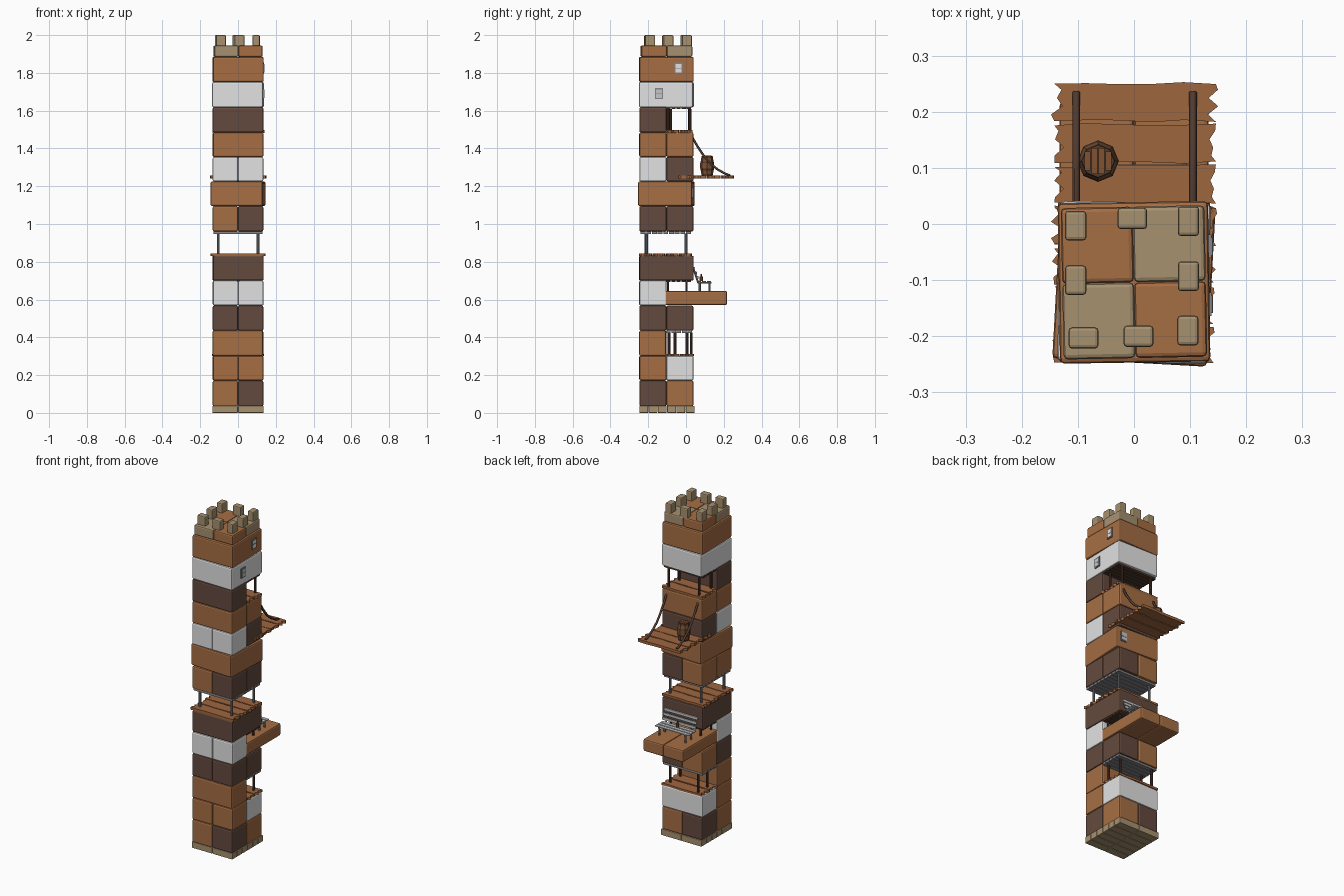
import bpy, bmesh, math, random
from mathutils import Matrix, Vector

if "Cube" in bpy.data.objects:
    bpy.data.objects.remove(bpy.data.objects["Cube"])
random.seed(4)

def mat(name, r, g, b):
    lin = [((c / 255 + 0.055) / 1.055) ** 2.4 for c in (r, g, b)]
    m = bpy.data.materials.new(name)
    m.diffuse_color = (*lin, 1)
    m.use_nodes = True
    m.node_tree.nodes["Principled BSDF"].inputs["Base Color"].default_value = m.diffuse_color
    return m

O = mat("orange_brown", 166, 110, 68)
D = mat("dark_brown", 100, 74, 62)
W = mat("off_white", 226, 226, 226)
T = mat("tan_stone", 167, 145, 112)
P = mat("plank_wood", 158, 102, 62)
G = mat("grey_metal", 134, 134, 138)
L = mat("pale_grey", 196, 198, 200)
K = mat("dark_wood", 80, 58, 46)
S = mat("barrel_wood", 128, 82, 48)

CX, CY = 0.0, -0.104          # axis of the tower

def finish(bm, name, mats, bevel=0):
    bmesh.ops.recalc_face_normals(bm, faces=bm.faces)
    me = bpy.data.meshes.new(name)
    bm.to_mesh(me)
    bm.free()
    for m in mats:
        me.materials.append(m)
    ob = bpy.data.objects.new(name, me)
    bpy.context.collection.objects.link(ob)
    if bevel:
        b = ob.modifiers.new("bevel", 'BEVEL')
        b.width, b.segments = bevel, 2
    return ob

def box(name, x, y, z, m, bevel=0, rot=0):
    """Box from (min, max) ranges, turned about the tower axis."""
    bm = bmesh.new()
    bmesh.ops.create_cube(bm, size=1)
    for v in bm.verts:
        v.co = Vector([r[0] + (c + 0.5) * (r[1] - r[0]) for c, r in zip(v.co, (x, y, z))])
    bmesh.ops.rotate(bm, verts=bm.verts, cent=(CX, CY, 0), matrix=Matrix.Rotation(rot, 3, 'Z'))
    return finish(bm, name, [m], bevel)

def rod(name, a, b, r, m, sides=8):
    a, b = Vector(a), Vector(b)
    bm = bmesh.new()
    bmesh.ops.create_cone(bm, cap_ends=True, segments=sides, radius1=r, radius2=r, depth=(b - a).length)
    q = (b - a).to_track_quat('Z', 'Y').to_matrix().to_4x4()
    bmesh.ops.transform(bm, verts=bm.verts, matrix=Matrix.Translation((a + b) / 2) @ q)
    return finish(bm, name, [m])

def plank(name, x, y, z, m, rough=0.006):
    """Board along x with split ends and wavy long edges."""
    j = lambda s=1: random.uniform(-rough, rough) * s
    n = 5
    pts = [(x[0] + (x[1] - x[0]) * i / n, y[0] + 0.003 + j(.4)) for i in range(n + 1)]
    pts += [(x[1] - (0.012 if i % 2 else 0) + j(), y[0] + (y[1] - y[0]) * i / 5) for i in range(1, 5)]
    pts += [(x[1] - (x[1] - x[0]) * i / n, y[1] - 0.003 + j(.4)) for i in range(n + 1)]
    pts += [(x[0] + (0.012 if i % 2 else 0) + j(), y[1] - (y[1] - y[0]) * i / 5) for i in range(1, 5)]
    bm = bmesh.new()
    f = bm.faces.new([bm.verts.new((*p, z[0])) for p in pts])
    ext = bmesh.ops.extrude_face_region(bm, geom=[f])
    for v in ext['geom']:
        if isinstance(v, bmesh.types.BMVert):
            v.co.z = z[1]
    return finish(bm, name, [m])

def deck(name, x, y, z, count, m):
    step = (y[1] - y[0]) / count
    for i in range(count):
        plank(f"{name}_{i}", x, (y[0] + i * step, y[0] + (i + 1) * step), z, m)

def slats(name, y, z, count, m):
    step = (y[1] - y[0]) / count
    for i in range(count):
        box(f"{name}_{i}", (-0.13, 0.13), (y[0] + i * step, y[0] + (i + .85) * step), z, m)

# Tower storeys: halves (F, B), quarters (FL, FR, BL, BR) or the whole (A)
def storey(name, z, parts, rot=0, hx=0.134, hy=0.143):
    for cell, m in parts.items():
        x = (-hx, 0) if 'L' in cell else (0, hx) if 'R' in cell else (-hx, hx)
        y = (CY - hy, CY) if 'F' in cell else (CY, CY + hy) if 'B' in cell else (CY - hy, CY + hy)
        box(f"{name}_{cell}", x, y, z, m, 0.008, rot)

storeys = [
    ((0.035, 0.172), dict(FL=O, FR=D, BL=D, BR=O), 0),
    ((0.172, 0.302), dict(FL=O, FR=O, B=W), 0.01),
    ((0.302, 0.435), dict(F=O), -0.01),
    ((0.435, 0.568), dict(FL=D, FR=D, BL=O, BR=D), 0),
    ((0.568, 0.70), dict(FL=W, FR=W), 0.01),
    ((0.70, 0.832), dict(A=D), 0.015),
    ((0.96, 1.095), dict(FL=O, FR=D, BL=O, BR=D), 0),
    ((1.095, 1.225), dict(A=O), -0.055),
    ((1.225, 1.355), dict(FL=W, FR=W, B=D), 0),
    ((1.355, 1.485), dict(F=O, B=O), 0.005),
    ((1.485, 1.618), dict(F=D), 0),
    ((1.618, 1.752), dict(A=W), -0.02),
    ((1.752, 1.885), dict(A=O), 0.015),
]
for i, (z, parts, rot) in enumerate(storeys):
    storey(f"storey_{i + 1}", z, parts, rot, 0.138 if i == 7 else 0.134)
storey("parapet", (1.885, 1.945), dict(FL=T, FR=O, BL=O, BR=T), 0.02, 0.128, 0.135)

# Battlements
for i, (x, y, wide) in enumerate([(-.104, -.003, 0), (-.003, .01, 1), (.097, .005, 0), (-.104, -.1, 0),
                                  (.097, -.093, 0), (-.09, -.203, 1), (.008, -.2, 1), (.096, -.19, 0)]):
    a, b = (.0265, .019) if wide else (.019, .0265)
    box(f"battlement_{i}", (x - a, x + a), (y - b, y + b), (1.935, 2.0), T, 0.006)

# Footing of stone strips in two columns
for i in range(6):
    y = -0.247 + i * 0.049
    for s, x in (("left", (-.135, -.001)), ("right", (.001, .135))):
        box(f"footing_{s}_{i}", x, (y, y + 0.047), (0, 0.037), T, 0.003)

# Open storeys: plank floor, posts, slatted ceiling
deck("lower_floor", (-.135, .135), (-.11, .044), (.300, .313), 2, P)
deck("middle_floor", (-.142, .142), (-.25, .032), (.830, .845), 4, P)
deck("upper_floor", (-.135, .135), (-.11, .037), (1.483, 1.497), 2, P)
slats("lower_ceiling", (-.105, .035), (.423, .436), 5, G)
slats("terrace_ceiling", (-.105, .03), (.692, .701), 5, K)
slats("middle_ceiling", (-.24, .03), (.948, .961), 9, G)
slats("upper_ceiling", (-.105, .03), (1.608, 1.619), 5, K)
for n, z0, z1, r, m, spots in [
        ("lower", .31, .425, .007, K, [(-.1, -.058), (.1, -.09), (-.1, .027), (.1, .005)]),
        ("terrace", .64, .695, .006, K, [(-.1, -.095), (.1, -.095), (-.1, .003), (.1, .003)]),
        ("middle", .84, .95, .007, G, [(-.104, -.213), (.106, -.209), (-.104, .002), (.106, .0)]),
        ("upper", 1.49, 1.61, .007, K, [(-.1, -.095), (.1, -.08), (-.1, .018), (.1, .021)])]:
    for i, (x, y) in enumerate(spots):
        rod(f"{n}_post_{i}", (x, y, z0), (x, y, z1), r, m)

# Terrace slab with bench and a small bottle
for s, x in (("left", (-.133, 0)), ("right", (0, .133))):
    box(f"terrace_{s}", x, (-.113, .218), (.572, .645), O, 0.008)
bx = (-.11, .115)
for i in range(3):
    y = .06 + i * .026
    box(f"bench_seat_slat_{i}", bx, (y, y + .02), (.692, .699), L, .002)
    y, z = .062 - i * .009, .708 + i * .024
    box(f"bench_back_slat_{i}", bx, (y - .004, y + .004), (z, z + .016), L, .002)
for s, x in (("left", -.085), ("right", .09)):
    for y in (.073, .125):
        rod(f"bench_leg_{s}", (x, y, .64), (x, y, .695), .006, G)
    rod(f"bench_back_support_{s}", (x, .064, .69), (x, .037, .772), .005, G)
    rod(f"bench_rail_{s}", (x, .06, .69), (x, .135, .69), .004, G)
rod("bottle_body", (0, .08, .699), (0, .08, .722), .009, S)
rod("bottle_neck", (0, .08, .722), (0, .08, .736), .004, S)

# Hanging balcony and its two ropes
deck("balcony", (-.142, .146), (-.04, .254), (1.24, 1.256), 4, P)
for s, x in (("left", -.103), ("right", .105)):
    cu = bpy.data.curves.new(f"balcony_rope_{s}", 'CURVE')
    cu.dimensions, cu.bevel_depth, cu.bevel_resolution, cu.use_fill_caps = '3D', .007, 1, True
    path = [(.03, 1.465), (.06, 1.412), (.095, 1.36), (.13, 1.318), (.17, 1.287), (.205, 1.268), (.235, 1.256)]
    sp = cu.splines.new('POLY')
    sp.points.add(len(path) - 1)
    for p, (y, z) in zip(sp.points, path):
        p.co = (x, y, z, 1)
    cu.materials.append(K)
    bpy.context.collection.objects.link(bpy.data.objects.new(f"balcony_rope_{s}", cu))

# Barrel: octagonal rings, hoops chosen by row
rows = [(0, .029), (.01, .031), (.028, .034), (.038, .037), (.066, .037), (.076, .034), (.094, .031), (.104, .029)]
bm = bmesh.new()
rings = [[bm.verts.new((-.064 + r * math.cos(a * math.pi / 4), .112 + r * math.sin(a * math.pi / 4), 1.256 + z))
          for a in range(8)] for z, r in rows]
for k in range(len(rings) - 1):
    for a in range(8):
        f = bm.faces.new((rings[k][a], rings[k][(a + 1) % 8], rings[k + 1][(a + 1) % 8], rings[k + 1][a]))
        f.material_index = 1 if k in (0, 2, 4, 6) and k != 3 else 0
for ring in (rings[0], rings[-1]):
    bm.faces.new(ring).material_index = 1
finish(bm, "barrel", [S, K])
for i, h in enumerate((.017, .023, .023, .017)):
    x = -.064 + (i - 1.5) * .0125
    box(f"barrel_lid_board_{i}", (x - .0055, x + .0055), (.112 - h, .112 + h), (1.358, 1.363), S)

# Windows: frame plate, paler pane and a crossbar
def window(name, c, n, m):
    c, n = Vector(c), Vector(n)
    side = Vector((-n.y, n.x, 0))
    for part, w, h, t, mm in (("frame", .021, .029, .004, G), ("pane", .016, .023, .006, m),
                              ("bar", .016, .002, .007, G)):
        d = Vector([abs(s) * w + abs(k) * t for s, k in zip(side, n)])
        d.z = h
        box(f"{name}_{part}", *[(c[k] - d[k], c[k] + d[k]) for k in range(3)], mm)

window("upper_window", (.134, -.143, 1.69), (1, 0, 0), L)
window("top_window", (.134, -.04, 1.825), (1, 0, 0), W)
window("rear_window", (.1, .034, 1.165), (0, 1, 0), L)
